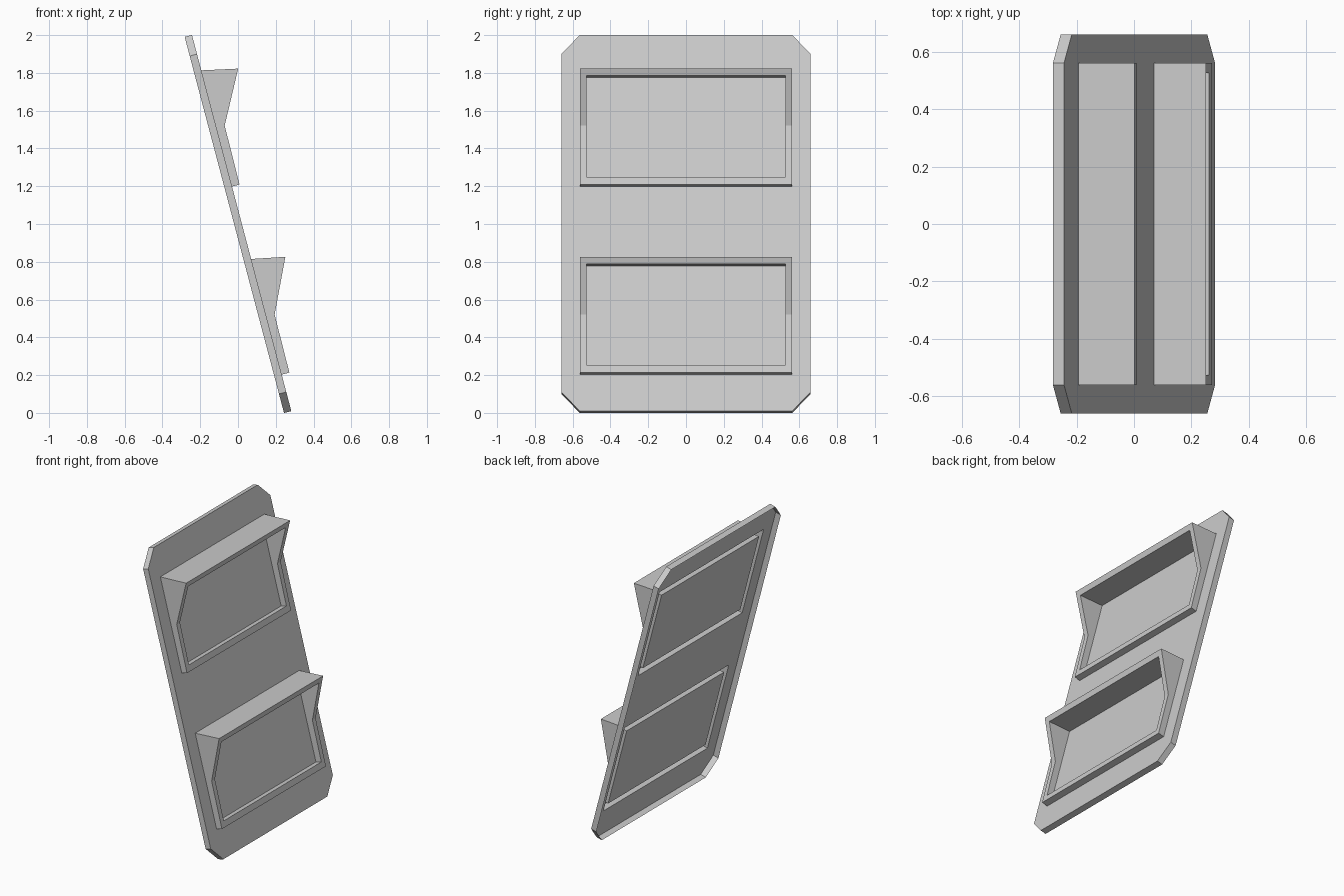
import bpy, bmesh
from mathutils import Matrix, Vector
from math import radians

if "Cube" in bpy.data.objects:
    bpy.data.objects.remove(bpy.data.objects["Cube"])

grey = bpy.data.materials.new("light_grey")
grey.use_nodes = True
colour = (0.6, 0.6, 0.6, 1)
grey.diffuse_color = colour
grey.node_tree.nodes["Principled BSDF"].inputs["Base Color"].default_value = colour

# Local space: x points out of the board, y across it, z up along it
TILT = Matrix.Translation((0, 0, 1)) @ Matrix.Rotation(radians(-14.8), 4, 'Y')
HALF = 0.02
OUT, IN = 0.562, 0.527


def finish(name, bm):
    mesh = bpy.data.meshes.new(name)
    bm.transform(TILT)
    bm.to_mesh(mesh)
    bm.free()
    mesh.materials.append(grey)
    obj = bpy.data.objects.new(name, mesh)
    bpy.context.collection.objects.link(obj)


# Side profiles (out, up): top root, lip, waist, foot, bottom root
hoods = {
    "lower": [(HALF, -0.197), (0.198, -0.232), (0.065, -0.513), (0.062, -0.83), (HALF, -0.83)],
    "upper": [(HALF, 0.836), (0.211, 0.795), (0.065, 0.522), (0.061, 0.2), (HALF, 0.2)],
}

# Board: a front sheet with clipped corners and two openings
ys = [-0.66, -OUT, OUT, 0.66]
zs = [-1.03, -0.925, -0.83, -0.197, 0.2, 0.836, 0.925, 1.03]
last = len(zs) - 2
bm = bmesh.new()
grid = [[bm.verts.new((HALF, y, z)) for y in ys] for z in zs]
for r in range(last + 1):
    for c in range(3):
        if c == 1 and r in (2, 4):
            continue
        quad = [grid[r][c], grid[r][c + 1], grid[r + 1][c + 1], grid[r + 1][c]]
        if r in (0, last) and c != 1:
            quad.remove(grid[0 if r == 0 else -1][0 if c == 0 else -1])
        bm.faces.new(quad)
bmesh.ops.delete(bm, geom=[v for v in bm.verts if not v.link_faces], context='VERTS')

# Rim folded back from the outer edge, leaving the back open
outline = [e for e in bm.edges if e.is_boundary and not all(
    abs(v.co.y) <= OUT + 0.001 and zs[2] - 0.001 <= v.co.z <= zs[5] + 0.001 for v in e.verts)]
rim = bmesh.ops.extrude_edge_only(bm, edges=outline)
bmesh.ops.translate(bm, vec=(-2 * HALF, 0, 0),
                    verts=[v for v in rim["geom"] if isinstance(v, bmesh.types.BMVert)])
bmesh.ops.recalc_face_normals(bm, faces=bm.faces)
if sum(f.normal.x for f in bm.faces) < 0:
    bmesh.ops.reverse_faces(bm, faces=bm.faces)
finish("board", bm)


def inner_profile(outer):
    a, b, c, d, e = [Vector(p) for p in outer]
    lip = b.lerp(c, 0.125)
    slope = (b.y - a.y) / (b.x - a.x)
    root = Vector((HALF, lip.y - slope * (lip.x - HALF)))
    foot = d.lerp(c, 0.13)
    return [root, lip, c, foot, Vector((HALF, foot.y))]


# Hollow hoods: outer walls, front lip, inner walls and a recessed panel
for key, outer in hoods.items():
    inner = inner_profile(outer)
    bm = bmesh.new()
    o, i = [[[bm.verts.new((p[0], s * w, p[1])) for p in prof] for s in (-1, 1)]
            for prof, w in ((outer, OUT), (inner, IN))]
    for s in (0, 1):
        bm.faces.new(o[s])
        bm.faces.new(i[s])
        for k in (1, 2):
            bm.faces.new([o[s][k], o[s][k + 1], i[s][k + 1], i[s][k]])
    for ring in (o, i):
        for k in (0, 3):
            bm.faces.new([ring[0][k], ring[0][k + 1], ring[1][k + 1], ring[1][k]])
    for k in (1, 3):
        bm.faces.new([o[0][k], o[1][k], i[1][k], i[0][k]])
    panel = bm.faces.new([i[0][0], i[0][4], i[1][4], i[1][0]])
    bmesh.ops.recalc_face_normals(bm, faces=bm.faces)
    if panel.normal.x < 0:
        bmesh.ops.reverse_faces(bm, faces=bm.faces)
    finish(key + "_hood", bm)
